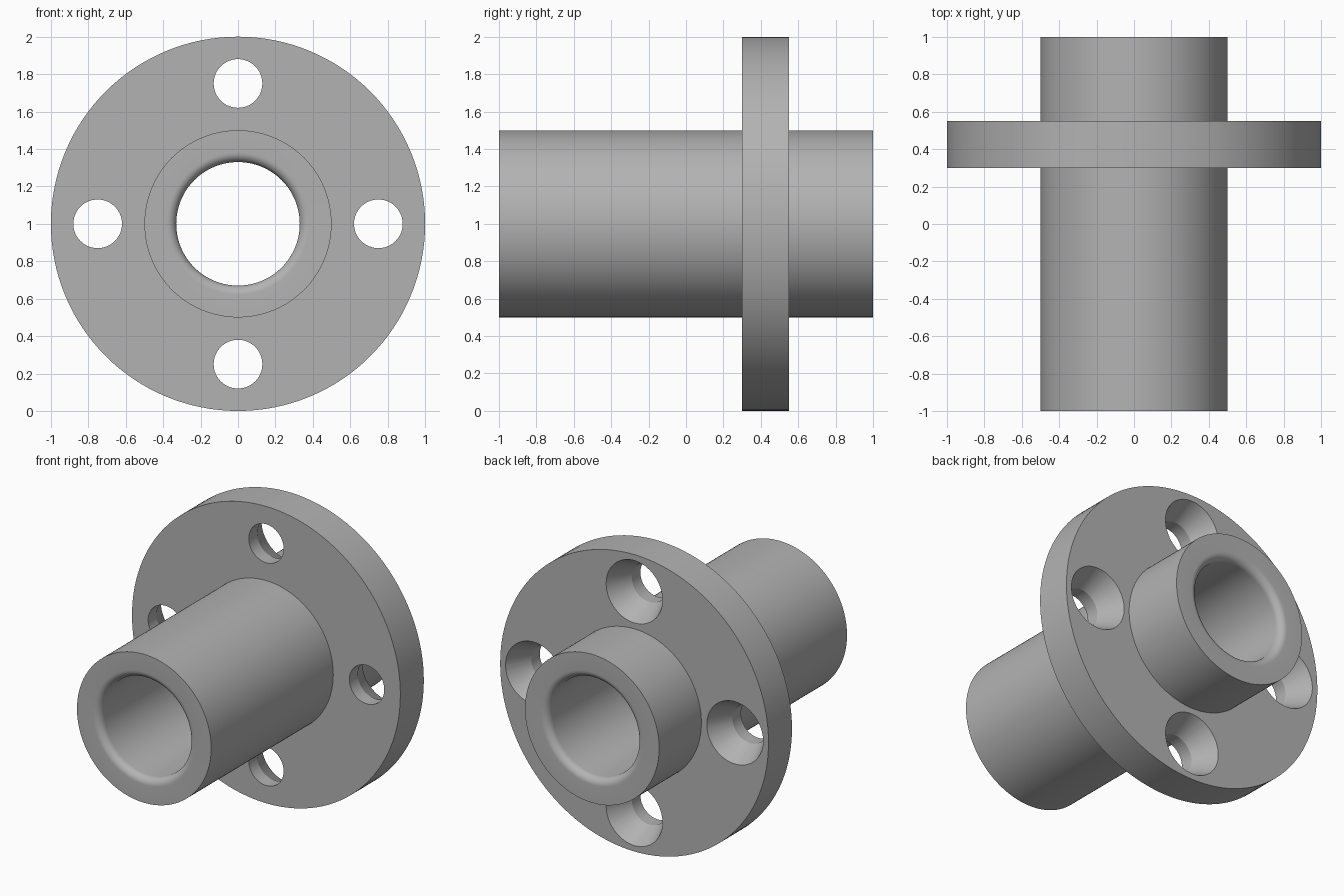
import bpy, bmesh, math
from mathutils import Matrix, Vector

cube = bpy.data.objects.get("Cube")
if cube:
    bpy.data.objects.remove(cube, do_unlink=True)

SEGMENTS = 128
CENTRE = Vector((0, 0, 1))

metal = bpy.data.materials.new("grey metal")
metal.use_nodes = True
grey = (0.45, 0.45, 0.45, 1)
metal.diffuse_color = grey
metal.node_tree.nodes["Principled BSDF"].inputs["Base Color"].default_value = grey


def lathe(name, profile, segments, location, closed):
    """Spin (radius, y) points around the y axis."""
    bm = bmesh.new()
    verts = [bm.verts.new((r, y, 0)) for r, y in profile]
    edges = [bm.edges.new(pair) for pair in zip(verts, verts[1:])]
    if closed:
        edges.append(bm.edges.new((verts[-1], verts[0])))
    bmesh.ops.spin(bm, geom=verts + edges, cent=(0, 0, 0), axis=(0, 1, 0),
                   angle=math.tau, steps=segments, use_duplicate=False)
    bmesh.ops.remove_doubles(bm, verts=bm.verts, dist=1e-5)
    bmesh.ops.recalc_face_normals(bm, faces=bm.faces)
    mesh = bpy.data.meshes.new(name)
    bm.to_mesh(mesh)
    bm.free()
    mesh.materials.append(metal)
    obj = bpy.data.objects.new(name, mesh)
    obj.location = location
    bpy.context.collection.objects.link(obj)
    return obj


# Sleeve, flange and bore in one profile, with rounded bore mouths
BORE, ROUND, STEPS = 0.33, 0.05, 8
arc = [(BORE + ROUND * (1 - math.cos(a)), 1 - ROUND * (1 - math.sin(a)))
       for a in (math.pi / 2 * i / STEPS for i in range(STEPS + 1))]
front_mouth = [(r, -y) for r, y in arc]
outside = [(0.5, -1), (0.5, 0.3), (1, 0.3), (1, 0.55), (0.5, 0.55), (0.5, 1)]
body = lathe("flanged_sleeve", front_mouth + outside + arc[::-1],
             SEGMENTS, CENTRE, True)

# Four bolt holes, countersunk from the back
hole = [(0, 0.2), (0.13, 0.2), (0.13, 0.39), (0.21, 0.55), (0.21, 0.65), (0, 0.65)]
for i in range(4):
    offset = Matrix.Rotation(i * math.pi / 2, 3, 'Y') @ Vector((0.75, 0, 0))
    cutter = lathe(f"bolt_hole_cutter_{i + 1}", hole, 64, CENTRE + offset, False)
    cutter.hide_render = True
    cutter.hide_set(True)
    cut = body.modifiers.new(f"bolt_hole_{i + 1}", 'BOOLEAN')
    cut.operation = 'DIFFERENCE'
    cut.solver = 'EXACT'
    cut.object = cutter

# Bake the holes, then drop the cutters
bpy.context.view_layer.update()
graph = bpy.context.evaluated_depsgraph_get()
body_mesh = bpy.data.meshes.new_from_object(body.evaluated_get(graph))
body.modifiers.clear()
body.data = body_mesh
for obj in [o for o in bpy.data.objects if o.name.startswith("bolt_hole_cutter")]:
    bpy.data.objects.remove(obj, do_unlink=True)

# Smooth curved walls, crisp rims
bpy.ops.object.select_all(action='DESELECT')
body.select_set(True)
bpy.context.view_layer.objects.active = body
bpy.ops.object.shade_smooth_by_angle(angle=math.radians(22))
